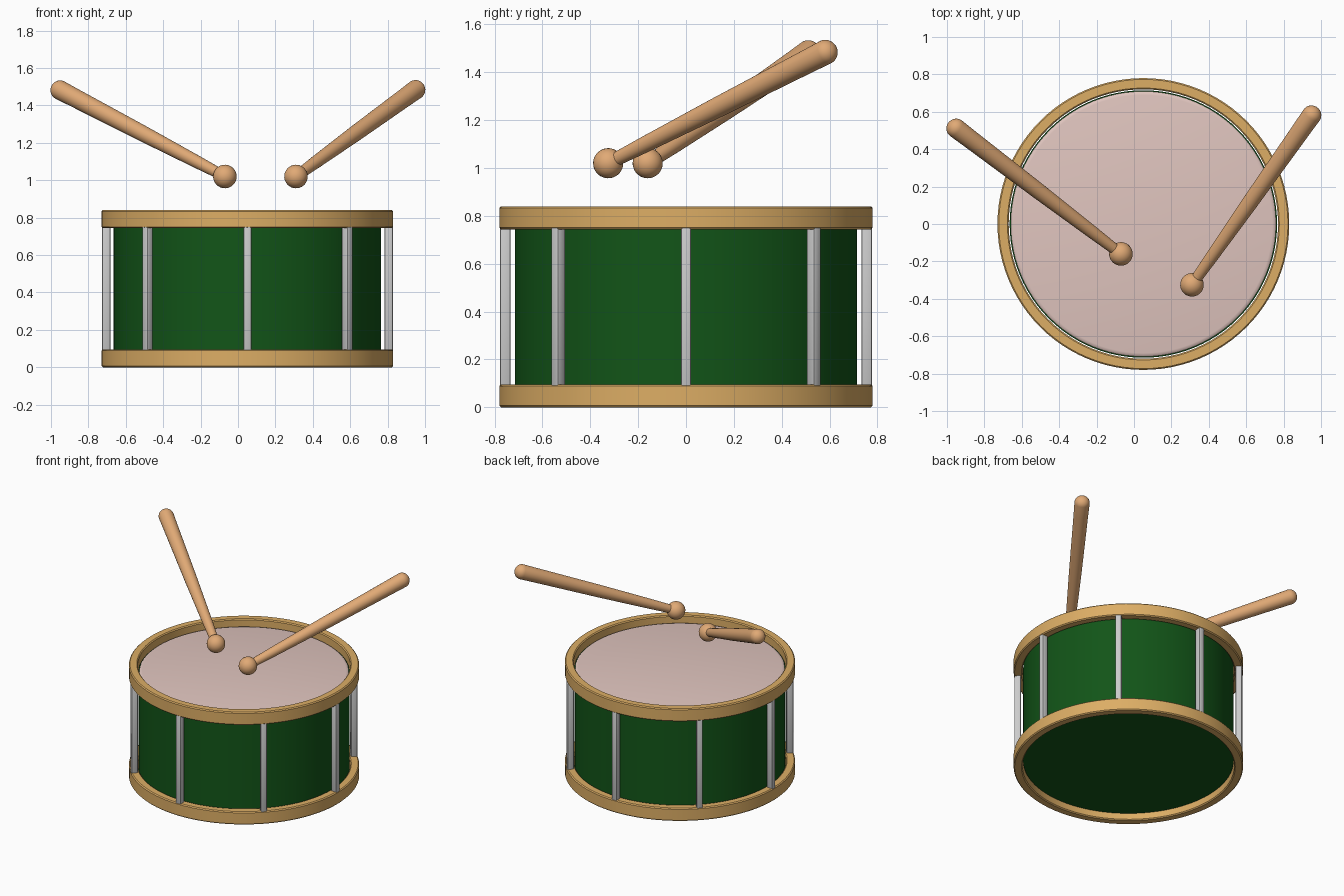
import bpy, bmesh
from math import pi, sin, cos, radians
from mathutils import Vector, Matrix

if "Cube" in bpy.data.objects:
    bpy.data.objects.remove(bpy.data.objects["Cube"])

CX = 0.05  # drum axis


def material(name, rgb):
    m = bpy.data.materials.new(name)
    m.diffuse_color = (*rgb, 1)
    m.use_nodes = True
    m.node_tree.nodes["Principled BSDF"].inputs["Base Color"].default_value = m.diffuse_color
    return m


gold = material("hoop_wood", (0.72, 0.42, 0.13))
wood = material("stick_wood", (0.75, 0.40, 0.18))
green = material("shell_green", (0.006, 0.09, 0.009))
skin = material("head_skin", (0.75, 0.56, 0.52))


def finish(bm, name, mat=None, loc=(0, 0, 0), angle=35):
    bmesh.ops.recalc_face_normals(bm, faces=bm.faces)
    me = bpy.data.meshes.new(name)
    bm.to_mesh(me)
    bm.free()
    ob = bpy.data.objects.new(name, me)
    ob.location = loc
    bpy.context.collection.objects.link(ob)
    if mat:
        me.materials.append(mat)
    bpy.ops.object.select_all(action='DESELECT')
    ob.select_set(True)
    bpy.context.view_layer.objects.active = ob
    bpy.ops.object.shade_smooth_by_angle(angle=radians(angle))
    return ob


def lathe(name, profile, mat, steps, closed=False, loc=(CX, 0, 0)):
    """Revolve an (r, z) profile around z."""
    bm = bmesh.new()
    vs = [bm.verts.new((r, 0, z)) for r, z in profile]
    es = [bm.edges.new(p) for p in zip(vs, vs[1:])]
    if closed:
        es.append(bm.edges.new((vs[-1], vs[0])))
    bmesh.ops.spin(bm, geom=vs + es, axis=(0, 0, 1), cent=(0, 0, 0),
                   angle=2 * pi, steps=steps)
    bmesh.ops.remove_doubles(bm, verts=bm.verts, dist=1e-5)
    return finish(bm, name, mat, loc)


# Shell with recessed closed bottom, and drum head
lathe("shell", [(0, 0.05), (0.715, 0.05), (0.715, 0.78), (0, 0.78)], green, 96)
lathe("drum_head", [(0, 0.77), (0.709, 0.77), (0.709, 0.785), (0.704, 0.79),
                    (0.69, 0.793), (0, 0.793)], skin, 96)

# Hoops with softened edges
b = 0.007
for name, z0, z1 in (("bottom_hoop", 0, 0.096), ("top_hoop", 0.744, 0.84)):
    lathe(name, [(0.72, z0 + b), (0.72 + b, z0), (0.78 - b, z0), (0.78, z0 + b),
                 (0.78, z1 - b), (0.78 - b, z1), (0.72 + b, z1), (0.72, z1 - b)],
          gold, 96, closed=True)

# Eight tension rods
for i in range(8):
    a = i * pi / 4
    bm = bmesh.new()
    bmesh.ops.create_cube(bm, size=1, matrix=Matrix.Diagonal((0.045, 0.042, 0.74, 1)))
    bmesh.ops.bevel(bm, geom=bm.edges[:], offset=0.008, segments=2,
                    profile=0.5, affect='EDGES')
    rod = finish(bm, f"tension_rod_{i + 1}",
                 loc=(CX + 0.755 * cos(a), 0.755 * sin(a), 0.42))
    rod.rotation_euler.z = a


# Drumsticks: ball tip at the origin, tapered shaft, rounded butt
def stick(name, tip, butt):
    tip, butt = Vector(tip), Vector(butt)
    d = butt - tip
    L, R = d.length, 0.063
    prof = [(R * sin(t), -R * cos(t)) for t in (k * 0.846 * pi / 14 for k in range(15))]
    prof += [(0.034, 0.2), (0.043, 0.6), (0.05, L - 0.1)]
    prof += [(0.052 * cos(k * pi / 16), L + 0.05 * sin(k * pi / 16)) for k in range(9)]
    prof[0], prof[-1] = (0, -R), (0, L + 0.05)
    ob = lathe(name, prof, wood, 32, loc=tip)
    ob.rotation_euler = d.to_track_quat('Z', 'Y').to_euler()


stick("left_stick", (-0.07, -0.16, 1.02), (-0.952, 0.512, 1.482))
stick("right_stick", (0.31, -0.325, 1.02), (0.95, 0.583, 1.484))
